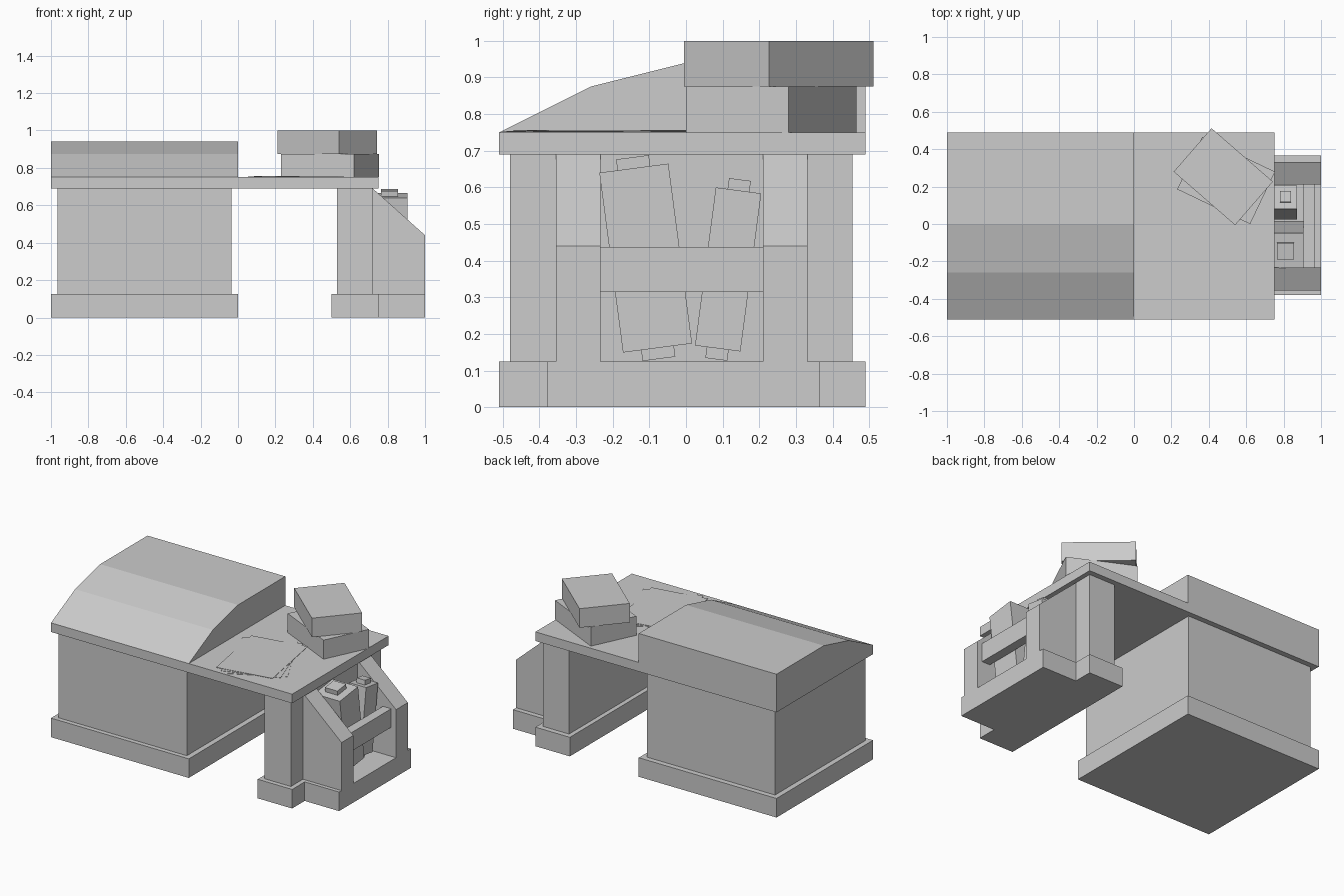
import bpy, bmesh
from math import radians
from mathutils import Matrix, Vector

cube = bpy.data.objects.get("Cube")
if cube:
    bpy.data.objects.remove(cube, do_unlink=True)

# One plain grey for everything
GREY = (0.604, 0.604, 0.604, 1)
grey = bpy.data.materials.new("light grey")
grey.use_nodes = True
grey.diffuse_color = GREY
grey.node_tree.nodes["Principled BSDF"].inputs["Base Color"].default_value = GREY


def add_object(name, bm):
    bmesh.ops.recalc_face_normals(bm, faces=bm.faces)
    mesh = bpy.data.meshes.new(name)
    bm.to_mesh(mesh)
    bm.free()
    mesh.materials.append(grey)
    obj = bpy.data.objects.new(name, mesh)
    bpy.context.collection.objects.link(obj)
    return obj


def block(name, x, y, z):
    """Box given by its (low, high) range on each axis."""
    lows, highs = zip(x, y, z)
    size = [h - l for l, h in zip(lows, highs)]
    middle = [(h + l) / 2 for l, h in zip(lows, highs)]
    bm = bmesh.new()
    bmesh.ops.create_cube(bm, size=1, matrix=Matrix.Translation(middle) @ Matrix.Diagonal((*size, 1)))
    return add_object(name, bm)


def turned_block(name, centre, size, angle, axis):
    """Box rotated about one axis through its centre."""
    bm = bmesh.new()
    bmesh.ops.create_cube(bm, size=1, matrix=Matrix.Diagonal((*size, 1)))
    obj = add_object(name, bm)
    obj.matrix_world = Matrix.Translation(centre) @ Matrix.Rotation(radians(angle), 4, axis)
    return obj


def prism(name, profile, offset):
    """Closed profile extruded along an offset vector."""
    bm = bmesh.new()
    face = bm.faces.new([bm.verts.new(p) for p in profile])
    extruded = bmesh.ops.extrude_face_region(bm, geom=[face], use_keep_orig=True)
    moved = [g for g in extruded["geom"] if isinstance(g, bmesh.types.BMVert)]
    bmesh.ops.translate(bm, verts=moved, vec=Vector(offset))
    return add_object(name, bm)


DEPTH = (-0.51, 0.49)
INNER_DEPTH = (-0.48, 0.455)
PLINTH = (0, 0.125)
BODY = (0.125, 0.69)

# Desk: cabinet, leg panel, plinths and top
block("cabinet_plinth", (-1, 0), DEPTH, PLINTH)
block("cabinet_body", (-0.965, -0.035), INNER_DEPTH, BODY)
block("leg_plinth", (0.5, 0.75), DEPTH, PLINTH)
block("leg_panel", (0.53, 0.72), INNER_DEPTH, BODY)
block("desk_top", (-1, 0.75), DEPTH, (0.69, 0.75))

# Raised cover with a faceted front
cover = [(-0.51, 0.75), (-0.26, 0.875), (0, 0.94), (0.49, 0.94), (0.49, 0.75)]
prism("cabinet_cover", [(-1, y, z) for y, z in cover], (1, 0, 0))

# Side rack: base, sloping walls and rail
block("rack_base", (0.75, 1), (-0.38, 0.365), PLINTH)
wall = [(0.72, 0.125), (1, 0.125), (1, 0.44), (0.72, 0.69)]
for side, y in (("front", -0.355), ("back", 0.21)):
    prism(f"rack_wall_{side}", [(x, y, z) for x, z in wall], (0, 0.122, 0))
block("rack_rail", (0.905, 0.965), (-0.235, 0.212), (0.315, 0.437))

# Leaning scrolls, each a body on a thinner rod that shows at both ends
for name, y, z, width, height, rod, tilt in (
        ("large_scroll", -0.11, 0.407, 0.19, 0.495, 0.09, 7.5),
        ("small_scroll", 0.115, 0.376, 0.125, 0.435, 0.06, -7.5)):
    turned_block(name, (0.81, y, z), (width, width, height), tilt, "X")
    turned_block(name + "_rod", (0.81, y, z), (rod, rod, height + 0.06), tilt, "X")

# Two stacked books
turned_block("lower_book", (0.4925, 0.2325, 0.8125), (0.432, 0.31, 0.125), -25.5, "Z")
turned_block("upper_book", (0.4775, 0.253, 0.9375), (0.435, 0.308, 0.125), -41, "Z")

# Fanned sheets of paper
for i, angle in enumerate((28, 19.5, 10)):
    turned_block(f"paper_sheet_{i + 1}", (0.31, -0.195, 0.7515 + 0.002 * i), (0.37, 0.495, 0.002), angle, "Z")
